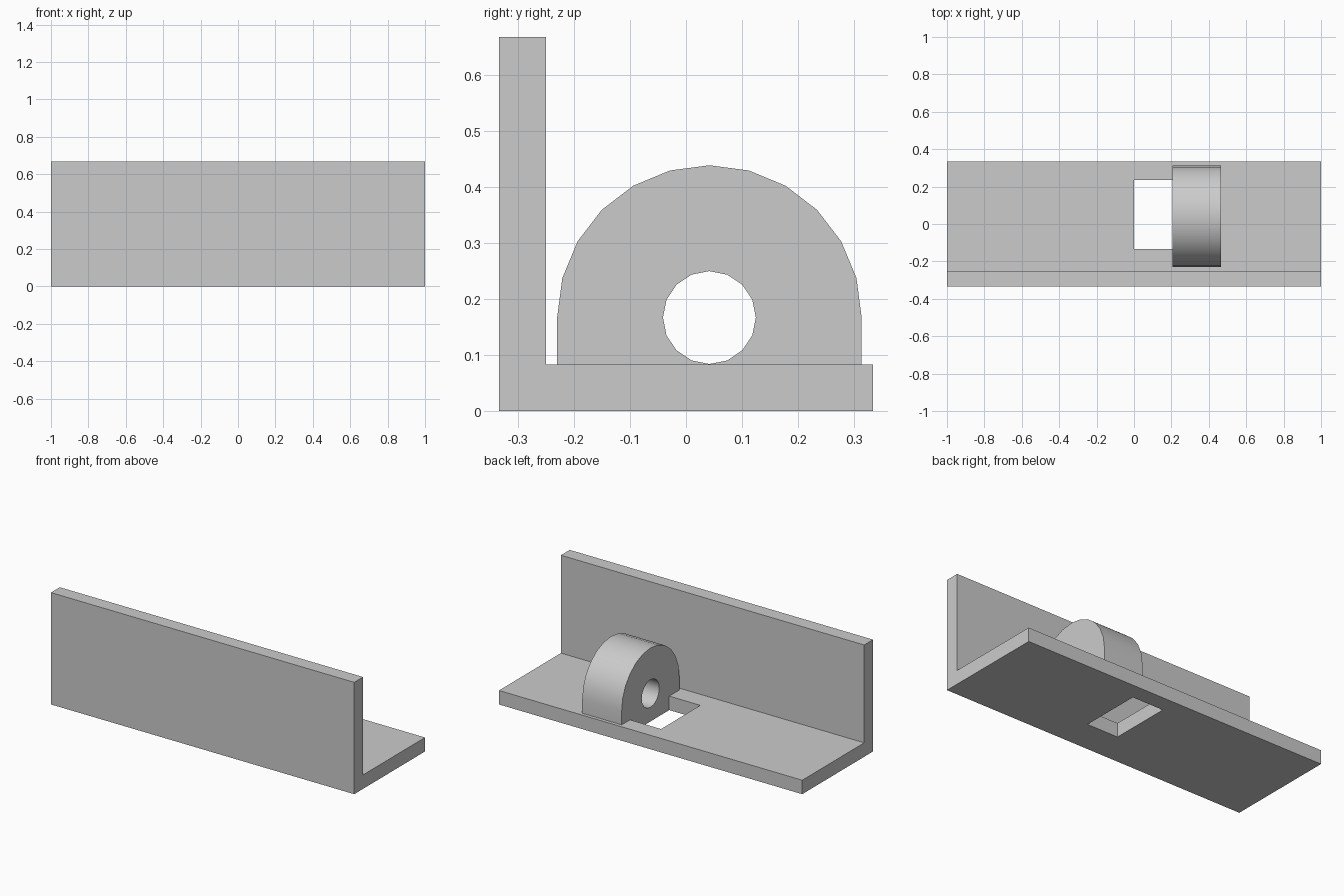
import bpy
import bmesh
import math

cube = bpy.data.objects.get("Cube")
if cube:
    bpy.data.objects.remove(cube, do_unlink=True)

grey = bpy.data.materials.new("plain grey")
grey.use_nodes = True
colour = (0.6, 0.6, 0.6, 1)
grey.diffuse_color = colour
grey.node_tree.nodes["Principled BSDF"].inputs["Base Color"].default_value = colour


def extrude_x(name, profile, x0, x1):
    """Extrude a (y, z) profile along x."""
    bm = bmesh.new()
    face = bm.faces.new([bm.verts.new((x0, y, z)) for y, z in profile])
    ext = bmesh.ops.extrude_face_region(bm, geom=[face], use_keep_orig=True)
    verts = [v for v in ext["geom"] if isinstance(v, bmesh.types.BMVert)]
    bmesh.ops.translate(bm, verts=verts, vec=(x1 - x0, 0, 0))
    bmesh.ops.recalc_face_normals(bm, faces=bm.faces)
    mesh = bpy.data.meshes.new(name)
    bm.to_mesh(mesh)
    bm.free()
    mesh.materials.append(grey)
    obj = bpy.data.objects.new(name, mesh)
    bpy.context.collection.objects.link(obj)
    return obj


def arc(cy, cz, radius, start, end, steps):
    angles = [math.radians(start + (end - start) * i / steps) for i in range(steps + 1)]
    return [(cy + radius * math.cos(a), cz + radius * math.sin(a)) for a in angles]


def cut(obj, cutter):
    """Subtract the cutter, then discard it."""
    cutter.hide_render = True
    mod = obj.modifiers.new("cut", "BOOLEAN")
    mod.operation = "DIFFERENCE"
    mod.solver = "EXACT"
    mod.object = cutter
    bpy.ops.object.select_all(action="DESELECT")
    bpy.context.view_layer.objects.active = obj
    obj.select_set(True)
    bpy.ops.object.modifier_apply(modifier=mod.name)
    bpy.data.objects.remove(cutter, do_unlink=True)


half, thick, height = 1 / 3, 1 / 12, 2 / 3
lug_y, lug_z, lug_r = 0.0417, 1 / 6, 0.2715
slot_x, lug_end = 0.205, 0.465

# Angle plate: upright front wall and floor
plate = extrude_x("angle_plate", [
    (-half, 0), (half, 0), (half, thick), (thick - half, thick),
    (thick - half, height), (-half, height)], -1, 1)

# Rectangular slot through the floor
cut(plate, extrude_x("slot_cutter", [
    (-0.135, -0.1), (0.235, -0.1), (0.235, 0.15), (-0.135, 0.15)], 0, slot_x))

# Round-topped lug with a bore
outline = [(lug_y - lug_r, thick), (lug_y + lug_r, thick)]
outline += arc(lug_y, lug_z, lug_r, 0, 180, 12)
lug = extrude_x("bored_lug", outline, slot_x, lug_end)
bore = arc(lug_y, lug_z, thick - 0.0005, 0, 360, 16)[:-1]
cut(lug, extrude_x("bore_cutter", bore, slot_x - 0.1, lug_end + 0.1))
bpy.ops.object.shade_smooth_by_angle(angle=math.radians(30))
